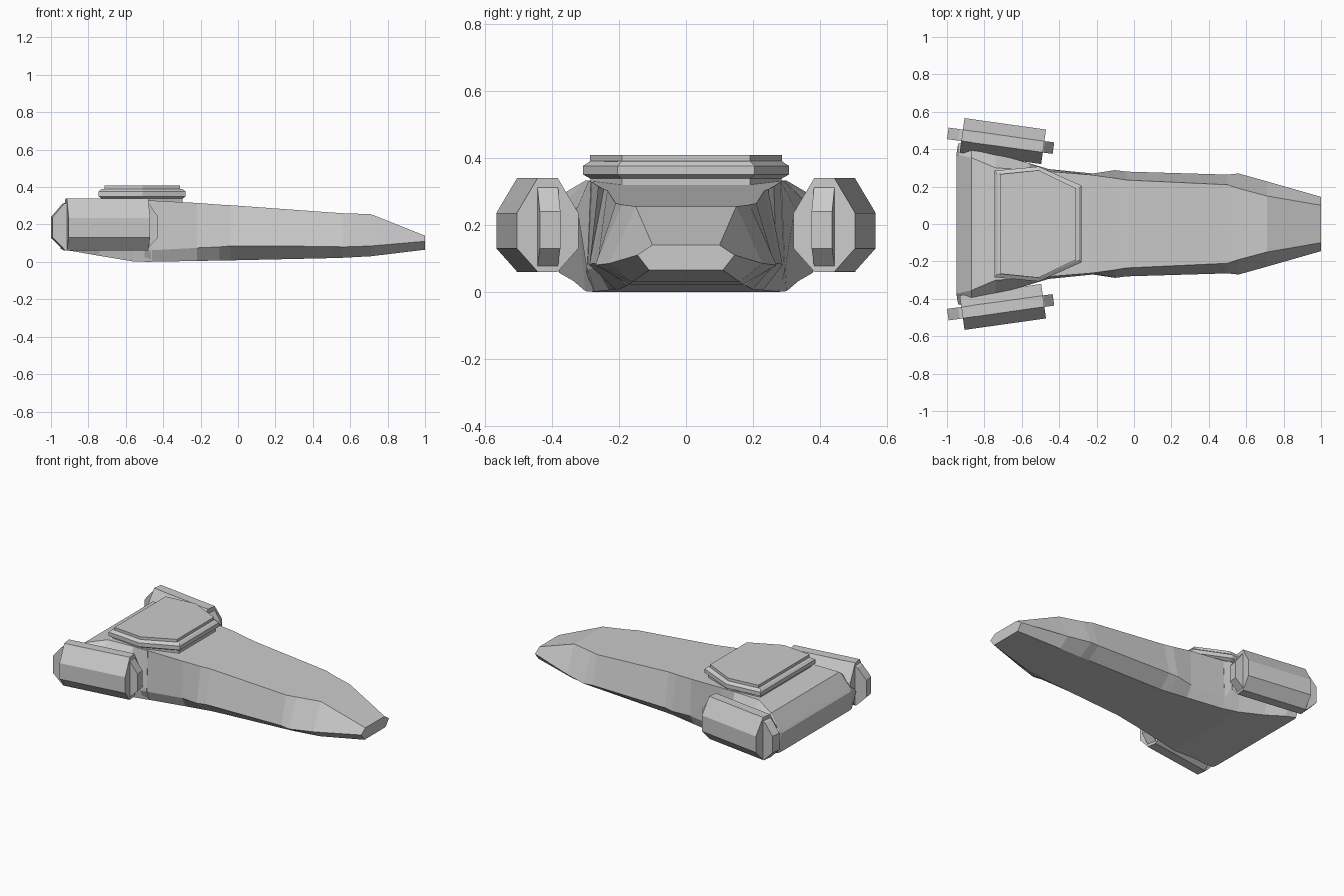
import bpy, bmesh, math
from mathutils import Matrix


def loft(name, rings):
    """Skin a list of equal-length closed rings and cap both ends."""
    bm = bmesh.new()
    loops = [[bm.verts.new(p) for p in ring] for ring in rings]
    n = len(loops[0])
    for a, b in zip(loops, loops[1:]):
        for i in range(n):
            j = (i + 1) % n
            bm.faces.new((a[i], a[j], b[j], b[i]))
    bm.faces.new(loops[0])
    bm.faces.new(loops[-1])
    bmesh.ops.recalc_face_normals(bm, faces=bm.faces[:])
    mesh = bpy.data.meshes.new(name)
    bm.to_mesh(mesh)
    bm.free()
    obj = bpy.data.objects.new(name, mesh)
    bpy.context.collection.objects.link(obj)
    return obj


def hull_ring(x, top, zt, mid, zm, bot, zb):
    """Six-sided hull section, symmetric about y = 0."""
    half = [(top, zt), (mid, zm), (bot, zb)]
    return [(x, y, z) for y, z in half] + [(x, -y, z) for y, z in reversed(half)]


# Main hull: x, top half-width, z, chine half-width, z, bottom half-width, z
sections = [
    (1.00, 0.10, 0.140, 0.145, 0.110, 0.11, 0.065),
    (0.71, 0.15, 0.255, 0.228, 0.085, 0.16, 0.030),
    (0.56, 0.19, 0.260, 0.270, 0.080, 0.17, 0.022),
    (0.50, 0.21, 0.264, 0.264, 0.083, 0.175, 0.020),
    (-0.04, 0.235, 0.303, 0.280, 0.085, 0.20, 0.008),
    (-0.10, 0.245, 0.306, 0.288, 0.080, 0.21, 0.007),
    (-0.22, 0.262, 0.315, 0.270, 0.075, 0.23, 0.005),
    (-0.50, 0.285, 0.330, 0.298, 0.060, 0.28, 0.000),
]
loft("main_hull", [hull_ring(*s) for s in sections])

# Flared engine deck between the nacelles
deck = [
    (-0.46, 0.284, 0.328, 0.295, 0.062, 0.275, 0.001),
    (-0.56, 0.290, 0.332, 0.325, 0.250, 0.300, 0.002),
    (-0.74, 0.300, 0.332, 0.375, 0.250, 0.335, 0.032),
    (-0.87, 0.355, 0.300, 0.440, 0.230, 0.375, 0.055),
    (-0.94, 0.370, 0.205, 0.430, 0.160, 0.385, 0.066),
    (-0.95, 0.360, 0.190, 0.370, 0.150, 0.360, 0.070),
]
loft("engine_deck", [hull_ring(*s) for s in deck])

# Stepped six-sided bridge platform
outline = [(-0.232, 0.285), (0.003, 0.307), (0.233, 0.205)]
outline += [(x, -y) for x, y in reversed(outline)]
steps = [(0.315, 0.93), (0.338, 0.93), (0.350, 1.0), (0.376, 1.0),
         (0.388, 0.94), (0.390, 0.87), (0.408, 0.87)]
loft("bridge_platform",
     [[(-0.513 + x * s, y * (s + 1) / 2 if s < 0.9 else y * s, z) for x, y in outline]
      for z, s in steps])

# Nacelle: eight-sided pod with a wider rounded-end plate through its middle
pod_profile = [(0.03, 0.34), (0.093, 0.235), (0.093, 0.13), (0.03, 0.06)]
pod_profile += [(-y, z) for y, z in reversed(pod_profile)]
plate_profile = [(-0.285, 0.13), (-0.285, 0.24), (-0.225, 0.31), (-0.14, 0.34),
                 (0.17, 0.338), (0.235, 0.31), (0.285, 0.24), (0.285, 0.13),
                 (0.215, 0.06), (-0.215, 0.06)]
for side, label in ((1, "left"), (-1, "right")):
    place = Matrix.Translation((-0.713, 0.445 * side, 0)) @ Matrix.Rotation(
        math.radians(-8 * side), 4, 'Z')
    pod = loft(f"nacelle_pod_{label}",
               [[(x, y, z) for y, z in pod_profile] for x in (-0.208, 0.232)])
    plate = loft(f"nacelle_plate_{label}",
                 [[(x, y, z) for x, z in plate_profile] for y in (-0.031, 0.031)])
    for obj in (pod, plate):
        obj.matrix_world = place
